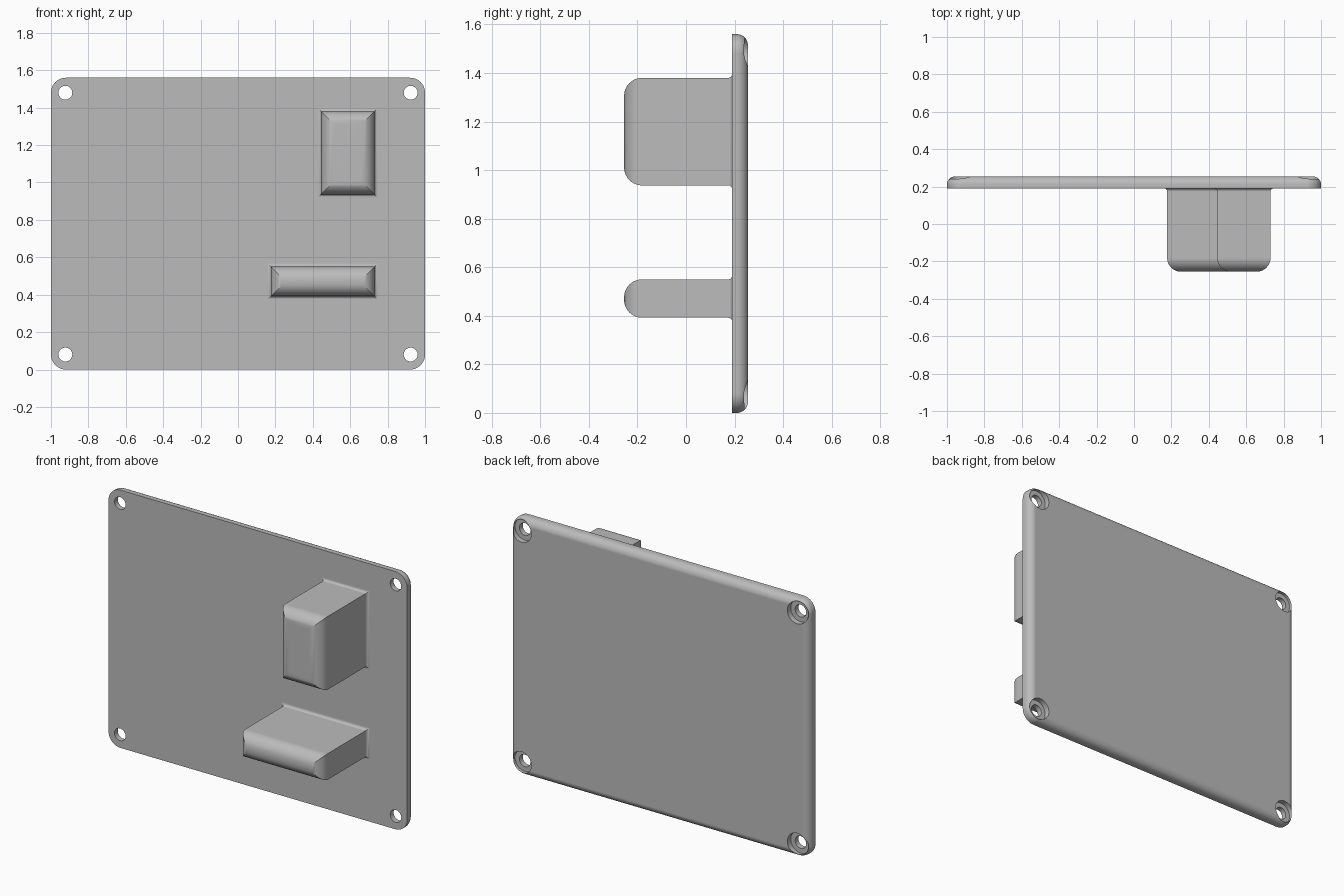
import bpy
import bmesh
from math import cos, sin, pi, radians

cube = bpy.data.objects.get("Cube")
if cube:
    bpy.data.objects.remove(cube)

grey = bpy.data.materials.new("light grey")
grey.use_nodes = True
colour = (0.5, 0.5, 0.5, 1)
grey.diffuse_color = colour
grey.node_tree.nodes["Principled BSDF"].inputs["Base Color"].default_value = colour

FRONT, BACK, TIP, HEIGHT = 0.19, 0.255, -0.255, 1.56


def outline(x0, x1, z0, z1, radius=0, steps=0):
    """Rectangle in x and z, with rounded corners when radius is given."""
    corners = [(x1 - radius, z1 - radius), (x0 + radius, z1 - radius),
               (x0 + radius, z0 + radius), (x1 - radius, z0 + radius)]
    points = []
    for i, (cx, cz) in enumerate(corners):
        for k in range(steps + 1):
            a = pi / 2 * (i + (k / steps if steps else 0))
            points.append((cx + radius * cos(a), cz + radius * sin(a)))
    return points


def loft(name, layers):
    """Solid skinned through (depth, outline) layers, closed at both ends."""
    bm = bmesh.new()
    rings = [[bm.verts.new((x, y, z)) for x, z in pts] for y, pts in layers]
    n = len(rings[0])
    for a, b in zip(rings, rings[1:]):
        for i in range(n):
            j = (i + 1) % n
            bm.faces.new((a[i], a[j], b[j], b[i]))
    bm.faces.new(rings[0])
    bm.faces.new(rings[-1])
    bmesh.ops.recalc_face_normals(bm, faces=bm.faces)
    mesh = bpy.data.meshes.new(name)
    bm.to_mesh(mesh)
    bm.free()
    mesh.materials.append(grey)
    obj = bpy.data.objects.new(name, mesh)
    bpy.context.collection.objects.link(obj)
    return obj


def activate(obj):
    bpy.ops.object.select_all(action='DESELECT')
    obj.select_set(True)
    bpy.context.view_layer.objects.active = obj


def finish(obj):
    activate(obj)
    bpy.ops.object.shade_smooth_by_angle(angle=radians(30))
    mod = obj.modifiers.new("flat face normals", 'WEIGHTED_NORMAL')
    mod.keep_sharp = True


# Plate: crisp front edge, rounded back edge
edge, corner = 0.045, 0.08
layers = [(FRONT, 0)]
for k in range(9):
    a = pi / 2 * k / 8
    layers.append((BACK - edge + edge * sin(a), edge * (1 - cos(a))))
plate = loft("mounting_plate", [
    (y, outline(-1 + d, 1 - d, d, HEIGHT - d, corner - d, 10)) for y, d in layers])

# Screw holes, counterbored from the back
for x in (-0.923, 0.923):
    for z in (0.08, HEIGHT - 0.08):
        for radius, y0, y1 in ((0.037, 0.1, 0.4), (0.066, 0.222, 0.4)):
            bpy.ops.mesh.primitive_cylinder_add(
                vertices=40, radius=radius, depth=y1 - y0,
                location=(x, (y0 + y1) / 2, z), rotation=(pi / 2, 0, 0))
            cutter = bpy.context.object
            cutter.name = "hole_cutter"
            cutter.hide_render = True
            activate(plate)
            mod = plate.modifiers.new("hole", 'BOOLEAN')
            mod.operation = 'DIFFERENCE'
            mod.solver = 'EXACT'
            mod.object = cutter
            bpy.ops.object.modifier_apply(modifier=mod.name)
            bpy.data.objects.remove(cutter)
finish(plate)


# Blocks: mitred rounding at the tip, small flare where they meet the plate
def block(name, x0, x1, z0, z1, radius=0.074, flare=0.016):
    rings = []
    for k in range(11):
        a = pi / 2 * k / 10
        rings.append((TIP + radius * (1 - cos(a)), radius * (1 - sin(a))))
    for k in range(6):
        a = pi / 2 * k / 5
        rings.append((FRONT - flare + flare * sin(a), -flare * (1 - cos(a))))
    rings.append((FRONT + 0.005, -flare))
    finish(loft(name, [
        (y, outline(x0 + d, x1 - d, z0 + d, z1 - d)) for y, d in rings]))


block("upper_block", 0.445, 0.73, 0.937, 1.38)
block("lower_block", 0.177, 0.73, 0.392, 0.55)
